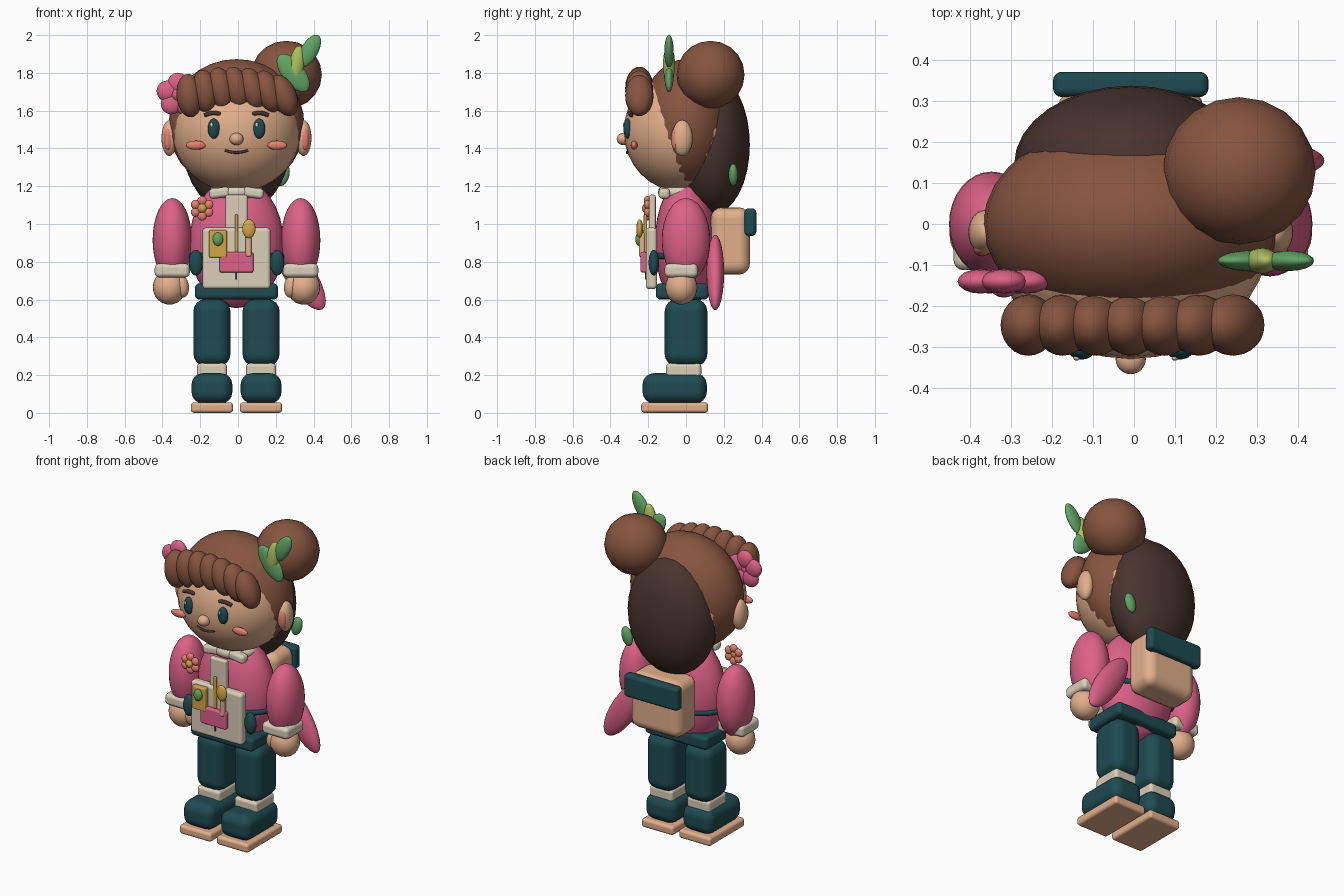
import bpy
from math import radians, sin, cos, tau

if "Cube" in bpy.data.objects:
    bpy.data.objects.remove(bpy.data.objects["Cube"])

AXIS = -.008  # x of the body's plane of symmetry


def material(name, red, green, blue):
    mat = bpy.data.materials.new(name)
    mat.use_nodes = True
    mat.diffuse_color = (red, green, blue, 1)
    shader = mat.node_tree.nodes["Principled BSDF"]
    shader.inputs["Base Color"].default_value = mat.diffuse_color
    return mat


BROWN = material("hair brown", red=.24, green=.09, blue=.05)
DARK = material("dark brown", red=.065, green=.034, blue=.027)
PINK = material("pink", red=.72, green=.12, blue=.25)
TEAL = material("teal", red=.013, green=.07, blue=.083)
SKIN = material("warm tan", red=.76, green=.43, blue=.26)
CREAM = material("cream", red=.7, green=.62, blue=.48)
CORAL = material("coral", red=.78, green=.22, blue=.16)
GOLD = material("gold", red=.66, green=.38, blue=.06)
GREEN = material("leaf green", red=.12, green=.38, blue=.13)
LIME = material("light green", red=.42, green=.52, blue=.12)


def finish(name, mat, at, tilt=0):
    part = bpy.context.object
    part.name = name
    part.location = at
    part.location.x += AXIS
    part.rotation_euler.y = radians(tilt)
    part.data.materials.append(mat)
    bpy.ops.object.shade_smooth()
    return part


def ball(name, mat, at, radii, tilt=0, sides=24):
    bpy.ops.mesh.primitive_uv_sphere_add(segments=sides, ring_count=sides // 2)
    bpy.context.object.scale = radii
    finish(name, mat, at, tilt)


def box(name, mat, at, half, bevel, tilt=0):
    bpy.ops.mesh.primitive_cube_add(size=2)
    for vert in bpy.context.object.data.vertices:
        vert.co = [sign * length for sign, length in zip(vert.co, half)]
    rounding = finish(name, mat, at, tilt).modifiers.new("rounding", "BEVEL")
    rounding.width = bevel
    rounding.segments = 4
    rounding.harden_normals = True


def ring(name, mat, at, across, depth, thick):
    bpy.ops.mesh.primitive_torus_add(major_radius=across, minor_radius=thick)
    bpy.context.object.scale.y = depth / across
    finish(name, mat, at)


def arc(name, mat, at, reach, rise, recede, thick):
    """Tube bent into a parabola, its ends lowered by rise and set back."""
    curve = bpy.data.curves.new(name, "CURVE")
    curve.dimensions = "3D"
    curve.bevel_depth = thick
    curve.use_fill_caps = True
    spline = curve.splines.new("POLY")
    steps = 8
    spline.points.add(steps)
    for i, point in enumerate(spline.points):
        t = 2 * i / steps - 1
        point.co = (reach * t, recede * t * t, -rise * t * t, 1)
    part = bpy.data.objects.new(name, curve)
    bpy.context.collection.objects.link(part)
    part.location = at
    part.location.x += AXIS
    curve.materials.append(mat)


def flower(name, petal_mat, middle_mat, at, petals, reach, petal, middle):
    x, y, z = at
    for i in range(petals):
        angle = tau * (i / petals + .25)
        spot = (x + reach * cos(angle), y, z + reach * sin(angle))
        ball(f"{name}_petal_{i}", petal_mat, spot, radii=petal, sides=16)
    ball(name + "_middle", middle_mat, (x, y - .01, z), radii=middle, sides=16)


# Head and hair
ball("head", SKIN, at=(0, -.02, 1.49), radii=(.34, .31, .32), sides=32)
ball("hair_cap", BROWN, at=(0, 0, 1.523), radii=(.36, .25, .35), sides=32)
ball("back_hair", DARK, at=(0, .145, 1.42), radii=(.285, .193, .365), sides=32)
ball("hair_bun", BROWN, at=(.265, .13, 1.79), radii=(.187, .18, .18), sides=20)
for i in range(7):
    t = i / 3 - 1
    ball(f"fringe_lock_{i}", BROWN, at=(.25 * t, -.247, 1.72 - .04 * t * t),
         radii=(.068, .075, .115), tilt=-5 - 3 * i)

# Leaf bow on the bun, leaf clip and hair flower
ball("bow_leaf_low", GREEN, at=(.3, -.09, 1.8), radii=(.06, .026, .12), tilt=-38)
ball("bow_leaf_high", GREEN, at=(.385, -.09, 1.915), radii=(.046, .025, .097), tilt=30)
ball("bow_knot", LIME, at=(.32, -.09, 1.845), radii=(.04, .032, .1), tilt=8)
ball("hair_leaf_clip", GREEN, at=(.245, .25, 1.26), radii=(.035, .025, .06), tilt=15)
flower("hair_flower", PINK, PINK, at=(-.31, -.14, 1.685), petals=5, reach=.06,
       petal=(.056, .03, .056), middle=(.035, .03, .035))

# Nose and mouth
ball("nose", SKIN, at=(0, -.33, 1.45), radii=(.037, .037, .033))
arc("mouth", DARK, at=(0, -.311, 1.378), reach=.06, rise=-.013, recede=.006, thick=.007)

# Torso, collar, belt and hips
ball("torso", PINK, at=(0, 0, .9), radii=(.25, .165, .345), sides=32)
ring("collar", CREAM, at=(0, -.02, 1.168), across=.112, depth=.1, thick=.032)
ring("belt", TEAL, at=(0, 0, .83), across=.243, depth=.165, thick=.016)
box("hips", TEAL, at=(0, -.02, .643), half=(.22, .14, .043), bevel=.025)

# Paired parts, the model's left first
for side, s in (("left", 1), ("right", -1)):
    # Face
    ball(side + "_eye", TEAL, at=(.12 * s, -.309, 1.505), radii=(.032, .022, .053))
    ball(side + "_eye_glint", CREAM, at=(.12 * s - .012, -.328, 1.525),
         radii=(.008, .006, .012), sides=12)
    arc(side + "_eyebrow", DARK, at=(.12 * s, -.3, 1.588), reach=.048,
        rise=.013, recede=.01, thick=.011)
    ball(side + "_cheek", CORAL, at=(.215 * s, -.275, 1.417), radii=(.052, .018, .024))
    ball(side + "_ear", SKIN, at=(.355 * s, -.02, 1.455), radii=(.042, .055, .095))
    ball(side + "_inner_ear", CORAL, at=(.363 * s, -.058, 1.45), radii=(.022, .021, .058))
    # Clothes and arms
    box(side + "_collar_flap", CREAM, at=(.09 * s, -.115, 1.165),
        half=(.055, .03, .027), bevel=.02, tilt=8 * s)
    ball(side + "_sleeve", PINK, at=(.34 * s, 0, .915), radii=(.104, .128, .222), sides=32)
    box(side + "_cuff", CREAM, at=(.34 * s, -.025, .754), half=(.093, .088, .037), bevel=.025)
    ball(side + "_hand", SKIN, at=(.355 * s, -.025, .665), radii=(.088, .085, .092))
    ball(side + "_thumb", SKIN, at=(.288 * s, -.05, .67), radii=(.036, .04, .06), tilt=8 * s)
    ball(side + "_belt_pouch", TEAL, at=(.215 * s, -.17, .795), radii=(.038, .028, .068))
    # Legs and shoes
    box(side + "_leg", TEAL, at=(.13 * s, 0, .425), half=(.098, .113, .178), bevel=.065)
    box(side + "_sock", CREAM, at=(.13 * s, -.012, .225), half=(.08, .093, .038), bevel=.02)
    box(side + "_shoe", TEAL, at=(.13 * s, -.06, .13), half=(.108, .17, .08), bevel=.06)
    box(side + "_sole", SKIN, at=(.13 * s, -.06, .028), half=(.112, .177, .028), bevel=.018)

# Apron with its pocket and tools
box("apron_panel", CREAM, at=(0, -.183, .818), half=(.18, .03, .163), bevel=.02)
box("apron_bib", CREAM, at=(0, -.178, 1.05), half=(.058, .018, .105), bevel=.012)
box("apron_pocket", PINK, at=(0, -.224, .797), half=(.09, .018, .054), bevel=.012)
box("pocket_seam", DARK, at=(0, -.213, .725), half=(.004, .004, .02), bevel=.002)
box("notebook", GOLD, at=(-.098, -.226, .895), half=(.047, .018, .073), bevel=.008)
ball("notebook_leaf", GREEN, at=(-.098, -.248, .92), radii=(.028, .02, .036))
box("pencil", GOLD, at=(0, -.215, .95), half=(.009, .009, .1), bevel=.006)
box("spoon_handle", SKIN, at=(.064, -.232, .89), half=(.016, .016, .065), bevel=.012)
ball("spoon_bowl", GOLD, at=(.066, -.245, .975), radii=(.035, .018, .05))
flower("brooch", CORAL, GOLD, at=(-.182, -.205, 1.083), petals=6, reach=.04,
       petal=(.025, .018, .025), middle=(.024, .018, .024))

# Backpack and trailing sash
box("backpack", SKIN, at=(0, .235, .91), half=(.178, .104, .178), bevel=.06)
box("backpack_flap", TEAL, at=(0, .341, 1.01), half=(.19, .031, .073), bevel=.022)
ball("sash_tail", PINK, at=(.33, .155, .743), radii=(.08, .047, .232), tilt=-33)
